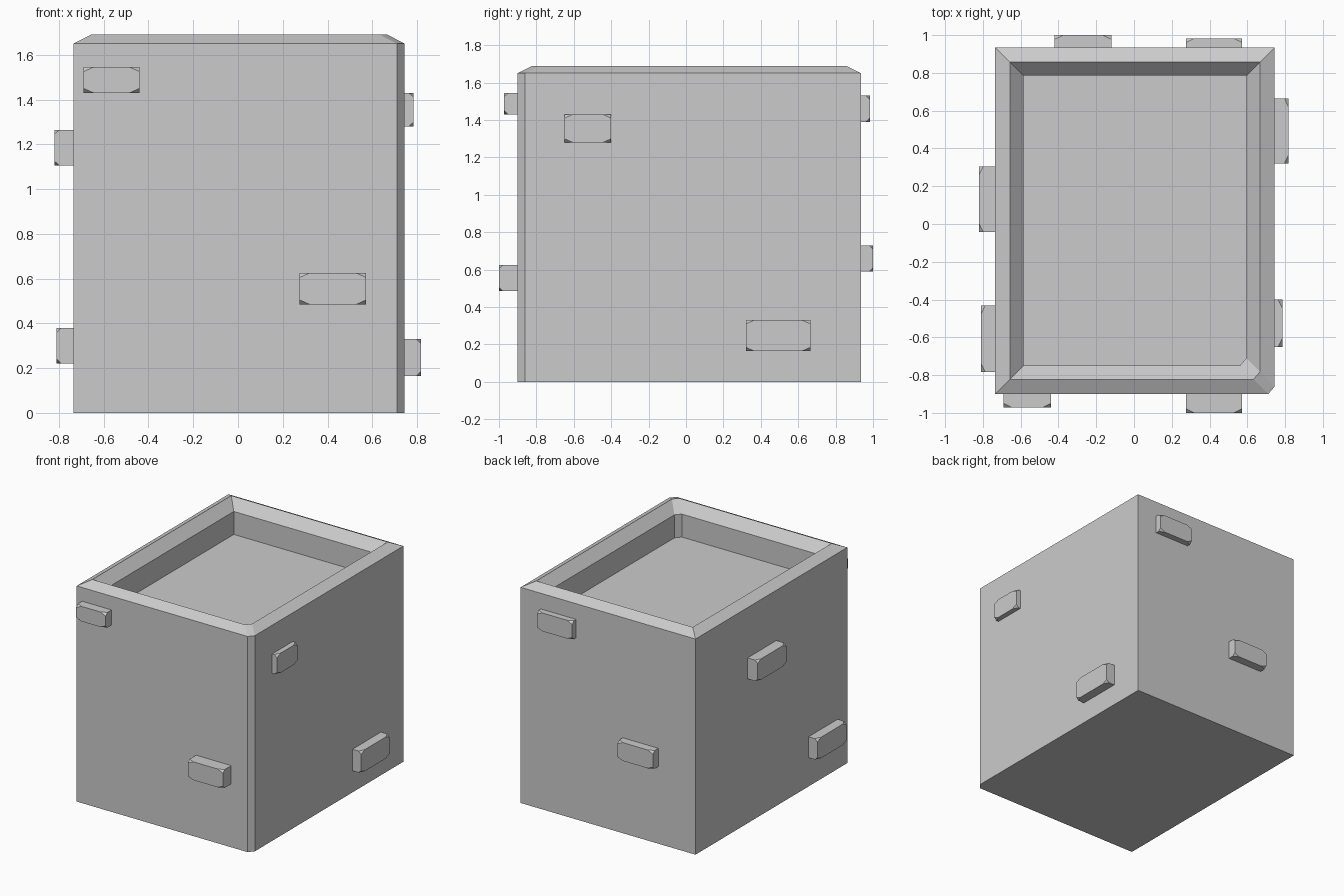
import bpy, bmesh
from mathutils import Vector

if "Cube" in bpy.data.objects:
    bpy.data.objects.remove(bpy.data.objects["Cube"])

X0, X1, Y0, Y1 = -0.735, 0.745, -0.90, 0.935


def make_object(name, bm):
    bmesh.ops.recalc_face_normals(bm, faces=bm.faces)
    mesh = bpy.data.meshes.new(name)
    bm.to_mesh(mesh)
    bm.free()
    obj = bpy.data.objects.new(name, mesh)
    bpy.context.collection.objects.link(obj)
    return obj


# Crate body: inset outlines with one clipped corner, stacked into a recessed top
def ring(bm, d, z):
    a, b, c, e = X0 + d, X1 - d, Y0 + d, Y1 - d
    pts = [(a, c), (b - 0.034, c), (b, c + 0.04), (b, e), (a, e)]
    return [bm.verts.new((x, y, z)) for x, y in pts]


bm = bmesh.new()
levels = [(0, 0), (0, 1.65), (0.078, 1.69), (0.15, 1.616), (0.15, 1.44)]
rings = [ring(bm, d, z) for d, z in levels]
for lo, hi in zip(rings, rings[1:]):
    for i in range(5):
        j = (i + 1) % 5
        bm.faces.new((lo[i], lo[j], hi[j], hi[i]))
bm.faces.new(rings[0][::-1])
bm.faces.new(rings[-1])
make_object("crate_body", bm)


# Pegs: blocks against a wall, with the four outer corners cut off
def peg(name, side, u0, u1, z0, z1, reach):
    wall = {"front": Y0, "back": Y1, "left": X0, "right": X1}[side]
    s = 1 if reach > wall else -1
    along_x = side in ("front", "back")

    def point(u, d, z):
        return Vector((u, d, z) if along_x else (d, u, z))

    bm = bmesh.new()
    for u, du in ((u0, 0.045), (u1, -0.045)):
        for z, dz in ((z0, 0.02), (z1, -0.02)):
            for p in (point(u, wall - 0.01 * s, z), point(u + du, reach, z),
                      point(u, reach, z + dz), point(u, reach - 0.022 * s, z)):
                bm.verts.new(p)
    bmesh.ops.convex_hull(bm, input=bm.verts)
    bmesh.ops.dissolve_limit(bm, angle_limit=0.01, verts=bm.verts, edges=bm.edges)
    make_object(name, bm)


peg("front_peg_upper", "front", -0.69, -0.44, 1.43, 1.545, -0.972)
peg("front_peg_lower", "front", 0.275, 0.573, 0.485, 0.625, -1.0)
peg("right_peg_upper", "right", -0.65, -0.40, 1.28, 1.43, 0.785)
peg("right_peg_lower", "right", 0.32, 0.665, 0.165, 0.33, 0.818)
peg("left_peg_upper", "left", -0.043, 0.305, 1.105, 1.265, -0.82)
peg("left_peg_lower", "left", -0.783, -0.432, 0.22, 0.38, -0.81)
peg("back_peg_upper", "back", 0.275, 0.573, 1.39, 1.53, 0.983)
peg("back_peg_lower", "back", -0.42, -0.12, 0.59, 0.73, 1.0)
